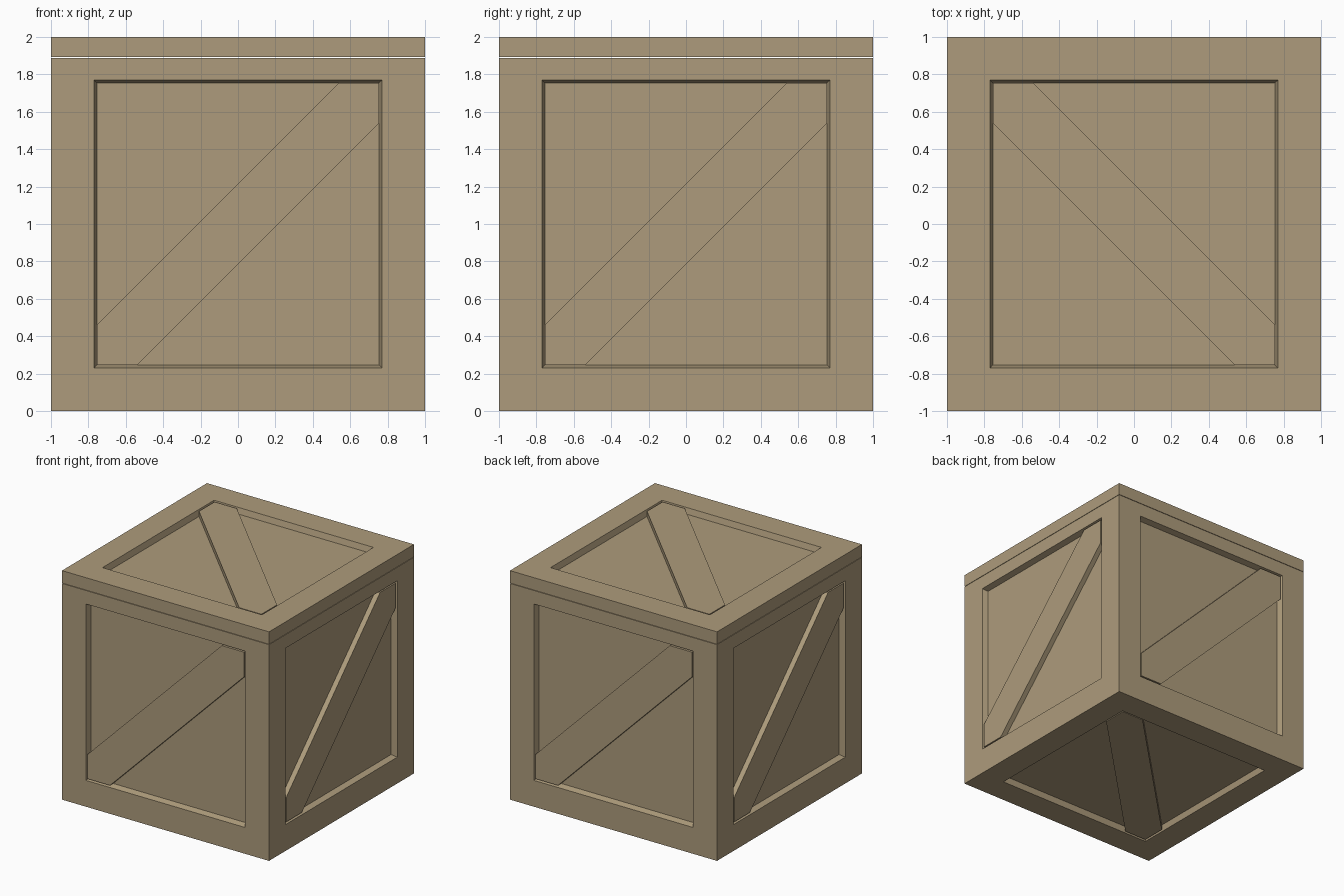
import bpy, bmesh
from mathutils import Vector

if "Cube" in bpy.data.objects:
    bpy.data.objects.remove(bpy.data.objects["Cube"])

SEAM = 1.888      # height of the lid joint
OUT, INN = 0.77, 0.755   # recess size at the rim and at its floor
DEPTH = 0.05      # recess depth
CUT = 0.54        # where the brace ends are clipped

wood = bpy.data.materials.new("wood")
wood.diffuse_color = (0.42, 0.33, 0.20, 1)
wood.use_nodes = True
wood.node_tree.nodes["Principled BSDF"].inputs["Base Color"].default_value = wood.diffuse_color

# Each face of the crate: right and up directions, normal = right x up
FACES = {
    "front": ((1, 0, 0), (0, 0, 1)),
    "right": ((0, 1, 0), (0, 0, 1)),
    "back": ((-1, 0, 0), (0, 0, 1)),
    "left": ((0, -1, 0), (0, 0, 1)),
    "top": ((0, 1, 0), (-1, 0, 0)),
    "bottom": ((0, 1, 0), (1, 0, 0)),
}


def place(face, u, v, w):
    r, up = (Vector(a) for a in FACES[face])
    return r * u + up * v + r.cross(up) * w + Vector((0, 0, 1))


def rect(bm, face, s, w, vmin=None, vmax=None):
    lo = -s if vmin is None else vmin
    hi = s if vmax is None else vmax
    return [bm.verts.new(place(face, u, v, w))
            for u, v in ((-s, lo), (s, lo), (s, hi), (-s, hi))]


def recessed(bm, face, vmax=1):
    # frame ring, sloped recess walls and recess floor
    loops = [rect(bm, face, 1, 1, vmax=vmax), rect(bm, face, OUT, 1),
             rect(bm, face, INN, 1 - DEPTH)]
    for a, b in zip(loops, loops[1:]):
        for i in range(4):
            j = (i + 1) % 4
            bm.faces.new((a[i], a[j], b[j], b[i]))
    bm.faces.new(loops[-1])


def finish(bm, name):
    bmesh.ops.remove_doubles(bm, verts=bm.verts, dist=1e-4)
    bmesh.ops.recalc_face_normals(bm, faces=bm.faces)
    mesh = bpy.data.meshes.new(name)
    bm.to_mesh(mesh)
    bm.free()
    mesh.materials.append(wood)
    obj = bpy.data.objects.new(name, mesh)
    bpy.context.collection.objects.link(obj)


SIDES = ("front", "right", "back", "left")

# Crate body with four side panels and a bottom panel
bm = bmesh.new()
for side in SIDES:
    recessed(bm, side, SEAM - 1)
recessed(bm, "bottom")
bm.faces.new(rect(bm, "top", 1, SEAM - 1))
finish(bm, "crate_body")

# Lid with a top panel, separated by a hairline joint
low = SEAM + 0.004 - 1
bm = bmesh.new()
recessed(bm, "top")
for side in SIDES:
    bm.faces.new(rect(bm, side, 1, 1, vmin=low))
bm.faces.new(rect(bm, "top", 1, low))
finish(bm, "crate_lid")

# Diagonal brace in every recess
outline = [(-INN, -INN), (-CUT, -INN), (INN, CUT),
           (INN, INN), (CUT, INN), (-INN, -CUT)]
for face in FACES:
    bm = bmesh.new()
    base = [bm.verts.new(place(face, u, v, 1 - DEPTH)) for u, v in outline]
    top = [bm.verts.new(place(face, u, v, 0.995)) for u, v in outline]
    bm.faces.new(base[::-1])
    bm.faces.new(top)
    for i in range(6):
        j = (i + 1) % 6
        bm.faces.new((base[i], base[j], top[j], top[i]))
    finish(bm, face + "_brace")
